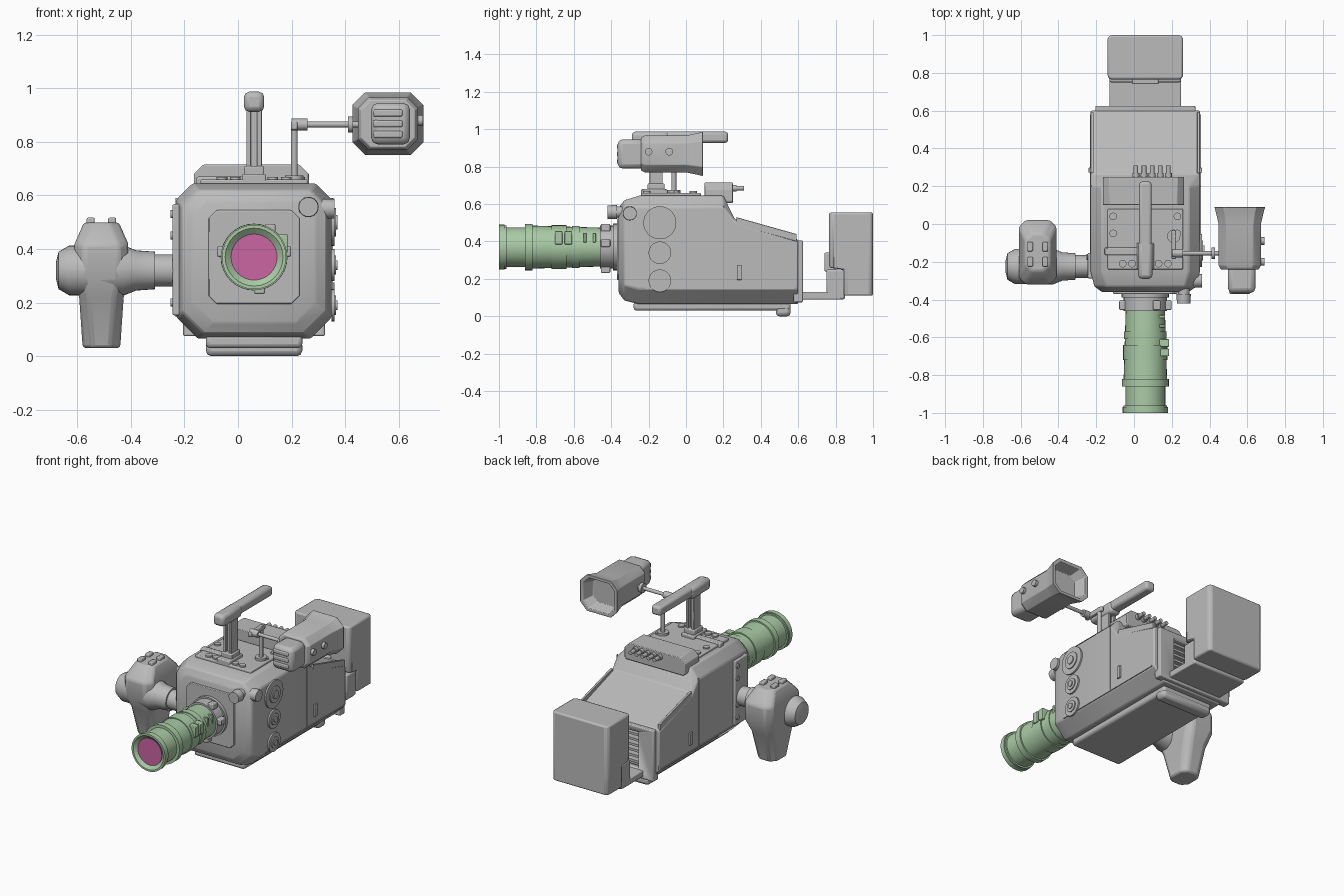
import bpy, bmesh, math
from mathutils import Vector

cube = bpy.data.objects.get("Cube")
if cube:
    bpy.data.objects.remove(cube, do_unlink=True)


def material(name, *rgb):
    mat = bpy.data.materials.new(name)
    mat.use_nodes = True
    mat.diffuse_color = (*rgb, 1)
    mat.node_tree.nodes["Principled BSDF"].inputs["Base Color"].default_value = (*rgb, 1)
    return mat


GREY = material("light grey", .5, .5, .5)
GREEN = material("soft green", .4, .6, .38)
PINK = material("pink glass", .6, .13, .36)


def finish(name, bm, mat, bevel):
    """Turn a bmesh into a shaded object with softened edges."""
    bmesh.ops.recalc_face_normals(bm, faces=bm.faces)
    mesh = bpy.data.meshes.new(name)
    bm.to_mesh(mesh)
    bm.free()
    mesh.materials.append(mat)
    part = bpy.data.objects.new(name, mesh)
    bpy.context.collection.objects.link(part)
    if bevel:
        soft = part.modifiers.new("soft edges", "BEVEL")
        soft.width, soft.segments, soft.limit_method = bevel, 2, "ANGLE"
    bpy.ops.object.select_all(action="DESELECT")
    part.select_set(True)
    bpy.context.view_layer.objects.active = part
    bpy.ops.object.shade_smooth_by_angle(angle=math.radians(35))
    return part


def loft(name, rings, mat=GREY, bevel=.004):
    """Skin equal-length point rings and cap both ends."""
    bm = bmesh.new()
    rows = [[bm.verts.new(point) for point in ring] for ring in rings]
    for row, following in zip(rows, rows[1:]):
        for i in range(len(row)):
            bm.faces.new((row[i - 1], row[i], following[i], following[i - 1]))
    bm.faces.new(rows[0])
    bm.faces.new(rows[-1])
    return finish(name, bm, mat, bevel)


def octagon(centre, half_u, half_v, low, high, upright=False):
    """Cut-corner rectangle facing y, or facing z when upright."""
    outline = []
    for su, sv, flip in ((-1, -1, False), (1, -1, True), (1, 1, False), (-1, 1, True)):
        cut = low if sv < 0 else high
        corner = [(su * half_u, sv * (half_v - cut)), (su * (half_u - cut), sv * half_v)]
        outline += reversed(corner) if flip else corner
    return [Vector(centre) + Vector((u, v, 0) if upright else (u, 0, v)) for u, v in outline]


def box(name, centre, size, bevel=.006, mat=GREY):
    bm = bmesh.new()
    bmesh.ops.create_cube(bm, size=1)
    for vert in bm.verts:
        vert.co = Vector(centre) + vert.co * Vector(size)
    return finish(name, bm, mat, bevel)


def turned(name, start, axis, profile, mat=GREY, sides=32):
    """Round part from (distance, radius) pairs along an axis."""
    axis = Vector(axis).normalized()
    side = axis.orthogonal().normalized()
    up = axis.cross(side)
    angles = [math.tau * i / sides for i in range(sides)]
    return loft(name, [[Vector(start) + axis * along + (side * math.cos(a) + up * math.sin(a)) * radius
                        for a in angles] for along, radius in profile], mat, 0)


def rod(name, start, span, radius, end_radius=None, mat=GREY):
    return turned(name, start, span, [(0, radius), (Vector(span).length, end_radius or radius)], mat)


CX, LENS_Z = .06, .37
HALF, FLOOR, ROOF = .29, .065, .645
LEFT, RIGHT = CX + HALF, CX - HALF
BACK, FRONT = (0, 1, 0), (0, -1, 0)


# Main housing: chamfered nose, straight middle and sloping tail
def shell(y, top, inset=0):
    low = FLOOR + inset
    high_cut = .06 if y <= .2 else .015
    return octagon((CX, y, (top + low) / 2), HALF - inset, (top - low) / 2, .08, high_cut)


housing = loft("housing", [shell(-.36, .58, .06), shell(-.33, .62, .02), shell(-.25, ROOF),
                           shell(.2, ROOF), shell(.26, .52), shell(.6, .41)], GREY, .008)
rear_frame = box("rear_frame", (CX, .6, .24), (.53, .05, .33))
vent_cutter = box("vent_cutter", (CX, .6, .25), (.32, .16, .24), 0)
vent_cutter.hide_render = True
vent_cutter.hide_viewport = True
for part in (housing, rear_frame):
    vent = part.modifiers.new("vent", "BOOLEAN")
    vent.operation, vent.object, vent.solver = "DIFFERENCE", vent_cutter, "EXACT"
for i in range(7):
    box("vent_slat", (CX, .55, .15 + i * .035), (.32, .06, .015), 0)
for side in (LEFT, RIGHT):
    inner = side + (CX - side) * .03
    loft("deck_rail", [octagon((inner, y, z), .008, .02, .002, .002)
                       for y, z in ((.27, .51), (.59, .42))], GREY, 0)
    box("side_seam", (side, .2, LENS_Z), (.008, .006, .44), 0)
    box("lower_trim", (side, .18, .15), (.008, .8, .008), 0)
    box("side_latch", (side, .285, .235), (.02, .026, .08), .002)

# Foot plate with rear lip
box("foot_plate", (CX, .14, .055), (.36, .84, .05), .015)
box("foot_lip", (CX, .52, .03), (.36, .08, .06), .02)

# Rear bracket and battery
box("bracket_floor", (CX, .7, .11), (.38, .26, .04))
box("bracket_upright", (CX, .8, .17), (.38, .1, .16), .01)
box("bracket_tongue", (CX, .77, .29), (.14, .06, .1))
loft("battery", [octagon((CX, (1 + y) / 2, z), .2, (1 - y) / 2, .015, .015, True)
                 for z, y in ((.11, .84), (.25, .84), (.26, .765), (.555, .765))], GREY, .01)

# Front plate and lens mount
loft("front_plate", [octagon((CX, y, LENS_Z), .17, .175, .03, .03) for y in (-.35, -.37)])
for name, depth, radius in (("mount_flange", .03, .125), ("mount_collar", .1, .115), ("mount_tail", .13, .1)):
    rod(name, (CX, -.36, LENS_Z), Vector(FRONT) * depth, radius)
for degrees in (10, 60, 170, 280):
    a = math.radians(degrees)
    box("mount_lug", (CX + .12 * math.cos(a), -.43, LENS_Z + .12 * math.sin(a)), (.04, .05, .04))

# Lens barrel, collars and recessed glass
rod("lens_barrel", (CX, -.46, LENS_Z), (0, -.36, 0), .104, .115, GREEN)
rod("lens_neck", (CX, -.8, LENS_Z), (0, -.17, 0), .106, None, GREEN)
for y, length, radius in ((-.57, .04, .113), (-.64, .08, .117), (-.82, .04, .124), (-.96, .02, .116)):
    rod("lens_collar", (CX, y, LENS_Z), (0, -length, 0), radius, None, GREEN)
turned("lens_rim", (CX, -.97, LENS_Z), FRONT, [(0, .12), (.03, .12), (.03, .108), (.01, .085)], GREEN)
rod("front_glass", (CX, -.975, LENS_Z), (0, -.01, 0), .086, None, PINK)
for y in (-.68, -.63):
    box("lens_switch", (CX + .1, y, .42), (.05, .04, .07), .004, GREEN)
    box("lens_stop", (CX + .08, y + .14, .42), (.05, .015, .05), .002, GREEN)

# Stepped side dials and corner knobs
for z, radius in ((.5, .088), (.34, .06), (.19, .06)):
    for step, scale in enumerate((1, .6, .3)):
        rod("side_dial", (LEFT, -.14, z), (.01 + step * .006, 0, 0), radius * scale)
knob = [(0, .03), (.07, .03), (.07, .038), (.12, .036)]
turned("front_knob", (.263, -.3, .557), FRONT, knob)
turned("side_knob", (CX + .18, -.3, .55), (1, 0, 0), knob)

# Top plates, fasteners and connectors
box("top_plate", (CX, -.08, ROOF), (.4, .32, .03))
loft("connector_block", [octagon((.05, y, .66), .215, .055, .01, .035) for y in (.1, .25)])
for i in range(5):
    socket = Vector((.01 + i * .043, .24, .685))
    rod("connector", socket, (0, .03, 0), .018)
    rod("connector_tip", socket, (0, .07, 0), .012)
for offset, y in ((.17, .04), (.17, -.05), (.12, -.21), (.07, -.21)):
    for x in (CX - offset, CX + offset):
        rod("top_button", (x, y, ROOF), (0, 0, .024), .02)
box("top_slot", (CX - .12, -.145, ROOF), (.19, .04, .05))

# Carry handle on a twin post
box("handle_base", (CX, -.17, .66), (.09, .14, .04))
box("handle_foot", (CX, -.16, .69), (.076, .09, .04))
box("handle_web", (CX, -.16, .8), (.05, .03, .26), 0)
for x in (CX - .02, CX + .02):
    box("handle_post", (x, -.16, .81), (.018, .07, .25), .003)
box("handle_bar", (CX, -.03, .957), (.066, .51, .06), .015)
box("handle_grip", (CX, -.19, .95), (.076, .2, .075), .02)

# Viewfinder arm
rod("post_foot", (.21, -.065, ROOF), (0, 0, .03), .035)
rod("finder_post", (.21, -.065, ROOF), (0, 0, .23), .013)
box("finder_link", (.21, -.11, .86), (.025, .15, .03))
rod("link_pivot", (.2, -.155, .865), (.06, 0, 0), .022)
rod("finder_arm", (.25, -.155, .865), (.2, 0, 0), .011)
rod("finder_joint", (.41, -.155, .865), (.02, 0, 0), .03)

# Viewfinder with hollow eyecup
EYE_X, EYE_Z = .56, .868
loft("viewfinder", [octagon((EYE_X, y, EYE_Z), w, w * .88, w * .36, w * .36) for y, w in (
    (-.24, .1), (-.22, .112), (0, .112), (.06, .126), (.09, .134), (.09, .112), (.02, .09))], GREY, .003)
box("finder_hood", (EYE_X + .01, -.29, EYE_Z), (.145, .15, .155), .025)
for step in (-1, 0, 1):
    box("finder_rib", (EYE_X, -.36, EYE_Z + step * .04), (.11, .02, .026))
for y in (-.2, -.09):
    rod("finder_knob", (EYE_X + .1, y, .88), (.03, 0, 0), .02)

# Side grip: mounting strip, swivel hub and tapered hand grip
box("grip_strip", (RIGHT, -.22, .36), (.03, .135, .415))
for z in (.2, .28, .45, .53):
    rod("strip_button", (RIGHT, -.175, z), (-.022, 0, 0), .015)
turned("grip_hub", (RIGHT, -.225, .32), (-1, 0, 0), [
    (0, .06), (.08, .06), (.08, .07), (.15, .075), (.2, .095), (.4, .093), (.44, .07), (.45, .03)])
loft("hand_grip", [octagon((-.51, -.15, z), w, depth, .035, .035, True) for z, w, depth in (
    (.03, .07, .08), (.22, .083, .13), (.3, .1, .17), (.42, .1, .17), (.5, .065, .1))], GREY, .012)
for x in (-.55, -.47):
    for y in (-.2, -.12):
        box("grip_button", (x, y, .5), (.03, .05, .035))
